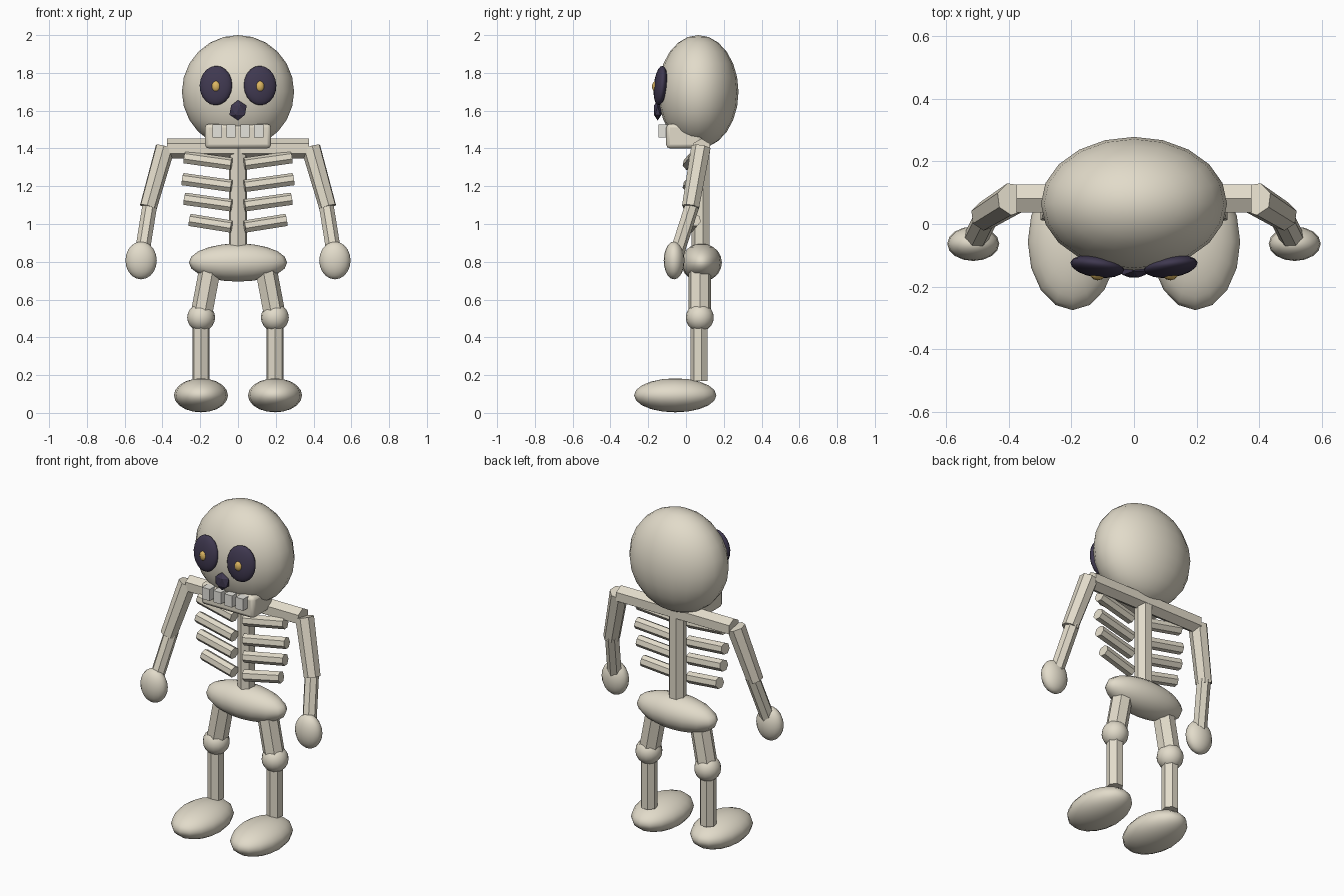
import bpy, math
from mathutils import Vector

if "Cube" in bpy.data.objects:
    bpy.data.objects.remove(bpy.data.objects["Cube"])


def material(name, rgb):
    m = bpy.data.materials.new(name)
    m.diffuse_color = (*rgb, 1)
    m.use_nodes = True
    m.node_tree.nodes["Principled BSDF"].inputs["Base Color"].default_value = m.diffuse_color
    return m


BONE = material("bone", (0.76, 0.71, 0.59))
DARK = material("socket_dark", (0.05, 0.04, 0.08))
GOLD = material("pupil_gold", (0.72, 0.47, 0.12))
TOOTH = material("tooth", (0.78, 0.77, 0.72))


def finish(name, mat, smooth=None):
    ob = bpy.context.object
    ob.name = name
    ob.data.materials.append(mat)
    if smooth:
        bpy.ops.object.shade_smooth_by_angle(angle=math.radians(smooth))
    return ob


def ball(name, loc, size, mat=BONE, segs=16, rings=10, rot=(0, 0, 0)):
    bpy.ops.mesh.primitive_uv_sphere_add(segments=segs, ring_count=rings, radius=1,
                                         location=loc, rotation=rot)
    bpy.context.object.scale = size
    return finish(name, mat, 60)


def bone(name, a, b, r1, r2=None, sides=7):
    a, b = Vector(a), Vector(b)
    d = b - a
    bpy.ops.mesh.primitive_cone_add(vertices=sides, radius1=r1, radius2=r2 or r1,
                                    depth=d.length, location=(a + b) / 2,
                                    rotation=d.to_track_quat('Z', 'Y').to_euler())
    return finish(name, BONE)


def box(name, loc, size, bevel, mat):
    bpy.ops.mesh.primitive_cube_add(size=1, location=loc)
    ob = bpy.context.object
    ob.scale = size
    bpy.ops.object.transform_apply(location=False, rotation=False, scale=True)
    if bevel:
        mod = ob.modifiers.new("bevel", 'BEVEL')
        mod.width, mod.segments = bevel, 2
    return finish(name, mat, 30)


# Head
ball("skull", (0, 0.065, 1.70), (0.297, 0.213, 0.30), segs=20, rings=12)
box("jaw", (0, -0.01, 1.465), (0.35, 0.19, 0.13), 0.02, BONE)
for i in range(4):
    box("tooth", (-0.111 + 0.074 * i, -0.12, 1.493), (0.05, 0.05, 0.07), 0, TOOTH)
bpy.ops.mesh.primitive_ico_sphere_add(subdivisions=1, radius=1, location=(0, -0.15, 1.602))
bpy.context.object.scale = (0.051, 0.024, 0.054)
finish("nose", DARK)

# Trunk
bone("spine", (0, 0.08, 0.84), (0, 0.08, 1.44), 0.05)
bone("collar_bone", (-0.375, 0.081, 1.40), (0.375, 0.081, 1.40), 0.052, sides=6)
ball("pelvis", (0, 0.082, 0.796), (0.26, 0.108, 0.101))

# Outer x, outer z and inner z of each rib
RIBS = [(0.283, 1.352, 1.317), (0.293, 1.236, 1.20), (0.283, 1.132, 1.097), (0.255, 1.02, 0.985)]

for s, side in ((-1, "left"), (1, "right")):
    # Eyes
    ball(side + "_eye_socket", (s * 0.117, -0.135, 1.733), (0.087, 0.034, 0.105), DARK,
         rot=(math.radians(-6), 0, s * math.radians(8)))
    ball(side + "_pupil", (s * 0.116, -0.16, 1.728), (0.024, 0.02, 0.03), GOLD, 10, 8)
    # Ribs
    for x, zo, zi in RIBS:
        bone(side + "_rib", (s * 0.035, 0.015, zi), (s * x, 0.045, zo), 0.034)
    # Arm
    bone(side + "_upper_arm", (s * 0.387, 0.08, 1.405), (s * 0.476, 0.025, 1.09), 0.053, 0.047)
    bone(side + "_forearm", (s * 0.465, 0.035, 1.11), (s * 0.51, -0.055, 0.83), 0.04)
    ball(side + "_hand", (s * 0.513, -0.063, 0.807), (0.083, 0.055, 0.10))
    # Leg
    bone(side + "_thigh", (s * 0.14, 0.073, 0.79), (s * 0.195, 0.073, 0.50), 0.06)
    ball(side + "_knee", (s * 0.195, 0.073, 0.505), (0.074, 0.074, 0.074))
    bone(side + "_shin", (s * 0.196, 0.072, 0.17), (s * 0.196, 0.072, 0.49), 0.047)
    ball(side + "_foot", (s * 0.196, -0.057, 0.093), (0.143, 0.218, 0.09))
